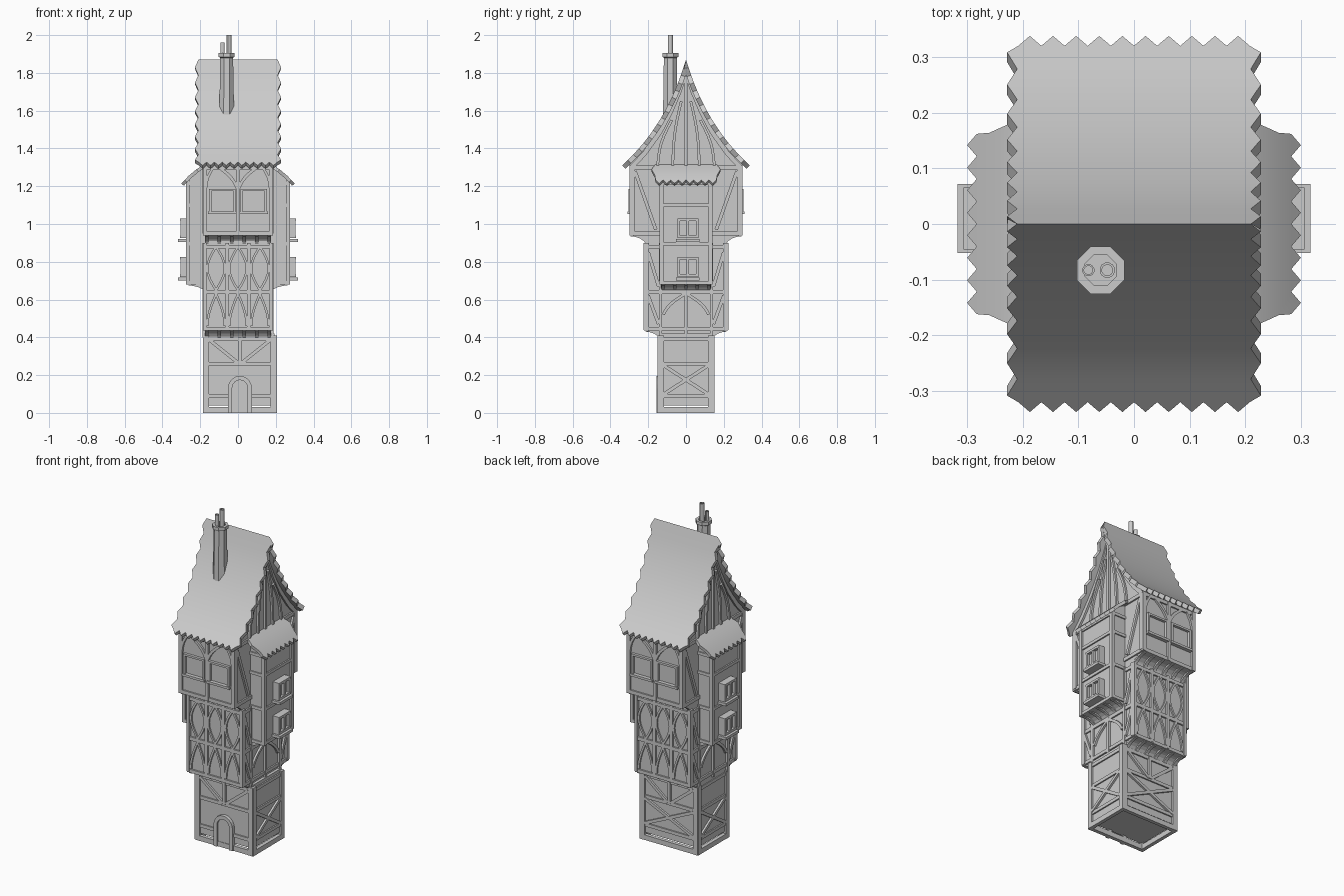
import bpy, bmesh, math
from mathutils import Matrix, Vector

cube = bpy.data.objects.get("Cube")
if cube:
    bpy.data.objects.remove(cube, do_unlink=True)

grey = bpy.data.materials.new("plain grey")
grey.use_nodes = True
grey.diffuse_color = (0.6, 0.6, 0.6, 1)
grey.node_tree.nodes["Principled BSDF"].inputs["Base Color"].default_value = (0.6, 0.6, 0.6, 1)

FRONT, LEFT, BACK, RIGHT = range(4)


def finish(name, bm, smooth=False):
    bmesh.ops.recalc_face_normals(bm, faces=bm.faces)
    mesh = bpy.data.meshes.new(name)
    bm.to_mesh(mesh)
    bm.free()
    mesh.materials.append(grey)
    obj = bpy.data.objects.new(name, mesh)
    bpy.context.collection.objects.link(obj)
    if smooth:
        bpy.ops.object.select_all(action='DESELECT')
        obj.select_set(True)
        bpy.context.view_layer.objects.active = obj
        bpy.ops.object.shade_smooth_by_angle(angle=math.radians(30))
    return obj


def side(k, off, shift=0):
    """Wall frame: local x runs along the wall, -y points out of it."""
    return Matrix.Translation((shift, 0, 0)) @ Matrix.Rotation(k * math.pi / 2, 4, 'Z') @ Matrix.Translation((0, -off, 0))


def box(bm, hx, hy, z0, z1, M=Matrix()):
    S = Matrix.Translation((0, 0, (z0 + z1) / 2)) @ Matrix.Diagonal((2 * hx, 2 * hy, z1 - z0, 1))
    bmesh.ops.create_cube(bm, size=1, matrix=M @ S)


def prism(bm, outline, half, M=Matrix()):
    """Extrude an (outward, z) outline along the wall direction."""
    a, b = [[bm.verts.new(M @ Vector((x, -o, z))) for o, z in outline] for x in (-half, half)]
    bm.faces.new(a)
    bm.faces.new(b)
    for i in range(len(a)):
        j = (i + 1) % len(a)
        bm.faces.new((a[i], a[j], b[j], b[i]))


def timber(bm, M, pts, w=0.018, t=0.012):
    """Flat beam following a path of (along, z) points on a wall."""
    pts = [Vector(p) for p in pts]
    rings = []
    for i, p in enumerate(pts):
        d = (pts[min(i + 1, len(pts) - 1)] - pts[max(i - 1, 0)]).normalized()
        n = Vector((-d.y, d.x)) * w / 2
        rings.append([bm.verts.new(M @ Vector((q.x, y, q.y)))
                      for q, y in ((p - n, 0.01), (p - n, -t), (p + n, -t), (p + n, 0.01))])
    for a, b in zip(rings, rings[1:]):
        for i in range(4):
            j = (i + 1) % 4
            bm.faces.new((a[i], a[j], b[j], b[i]))
    bm.faces.new(rings[0])
    bm.faces.new(rings[-1])


def bow(x0, z0, x1, z1, bulge, n=6, end=math.pi):
    """Curved path between two points, bulging sideways."""
    return [(x0 + (x1 - x0) * i / n + bulge * math.sin(end * i / n), z0 + (z1 - z0) * i / n) for i in range(n + 1)]


def cove(o0, z0, o1, z1, n=5):
    """Quarter curve under an overhanging floor."""
    steps = [i / n * math.pi / 2 for i in range(n + 1)]
    return [(o0 + (o1 - o0) * (1 - math.cos(a)), z0 + (z1 - z0) * math.sin(a)) for a in steps]


def both(half):
    return half + [(-o, z) for o, z in reversed(half)]


def sample(path, n):
    """Even steps along a smooth curve through the path."""
    P = [Vector(p) for p in path]
    P = [2 * P[0] - P[1]] + P + [2 * P[-1] - P[-2]]
    out = []
    for i in range(n + 1):
        s = i / n * (len(path) - 1)
        k = min(int(s), len(path) - 2)
        t = s - k
        a, b, c, d = P[k:k + 4]
        out.append(0.5 * (2 * b + (c - a) * t + (2 * a - 5 * b + 4 * c - d) * t * t + (3 * b - a - 3 * c + d) * t ** 3))
    return out


def shingles(name, path, half, rows, teeth, sides, thick):
    """Curved roof slopes with jagged verges and eaves."""
    bm = bmesh.new()
    for k in sides:
        M = side(k, 0)
        pts = sample(path, rows)
        tips = []
        prev = None
        for i, p in enumerate(pts[:-1]):
            x = half - (0.018 if i % 2 == 0 else 0)
            row = [bm.verts.new(M @ Vector((s * x, -p.x, p.y))) for s in (1, -1)]
            if prev:
                bm.faces.new((prev[0], prev[1], row[1], row[0]))
            prev = row
        tip, valley = pts[-1], pts[-1].lerp(pts[-2], 0.025 / (pts[-1] - pts[-2]).length)
        for i in range(2 * teeth + 1):
            p = tip if i % 2 else valley
            x = (half - 0.02) * (i / teeth - 1)
            tips.append(bm.verts.new(M @ Vector((x, -p.x, p.y))))
        bm.faces.new([prev[0], prev[1]] + tips)
    bmesh.ops.remove_doubles(bm, verts=bm.verts, dist=0.0005)
    bmesh.ops.recalc_face_normals(bm, faces=bm.faces)
    if sum((f.normal.z for f in bm.faces)) < 0:
        bmesh.ops.reverse_faces(bm, faces=bm.faces)
    bmesh.ops.solidify(bm, geom=bm.faces[:], thickness=thick)
    finish(name, bm, True)


def lathe(name, profile, segments, x, y):
    bm = bmesh.new()
    rings = [[bm.verts.new((x + r * math.cos(a), y + r * math.sin(a), z))
              for a in [(i + 0.5) * math.tau / segments for i in range(segments)]] for r, z in profile]
    for a, b in zip(rings, rings[1:]):
        for i in range(segments):
            bm.faces.new((a[i], a[i - 1], b[i - 1], b[i]))
    bm.faces.new(rings[0])
    bm.faces.new(rings[-1])
    finish(name, bm, segments > 8)


# Ground floor, open underneath, and its timber frame
SHIFT = 0.01
G = Matrix.Translation((SHIFT, 0, 0))
bm = bmesh.new()
box(bm, 0.183, 0.137, 0.04, 0.42, G)
finish("ground_floor_walls", bm)
bm = bmesh.new()
for z in (0.09, 0.26, 0.39):
    box(bm, 0.191, 0.145, z - 0.01, z + 0.01, G)
for k in range(4):
    off, half = ((0.137, 0.183), (0.183, 0.137))[k % 2]
    M = side(k, off, SHIFT)
    timber(bm, M, [(-half - 0.008, 0.015), (half + 0.008, 0.015)], 0.03)
    for s in (-1, 1):
        timber(bm, M, [(s * (half - 0.005), 0), (s * (half - 0.005), 0.41)], 0.03, 0.013)
        if k % 2 == 0:
            timber(bm, M, [(s * 0.16, 0.385), (s * 0.01, 0.265)])
        if k != FRONT:
            timber(bm, M, [(s * (half - 0.02), 0.1), (-s * (half - 0.02), 0.25)])
    if k % 2 == 0:
        timber(bm, M, [(0, 0.26), (0, 0.4)])
finish("ground_floor_timbers", bm)

# Arched door
bm = bmesh.new()
M = side(FRONT, 0.137, SHIFT)
arch = [(0.052 * math.cos(a), 0.13 + 0.055 * math.sin(a)) for a in [i * math.pi / 10 for i in range(11)]]
arch = [(0.052, 0)] + arch + [(-0.052, 0)]
timber(bm, M, arch, 0.022, 0.02)
prism_face = [bm.verts.new(M @ Vector((x, -0.009, z))) for x, z in arch]
bm.faces.new(prism_face)
finish("door", bm)

# Middle and upper floors with coved overhangs
bm = bmesh.new()
prism(bm, both(cove(0.137, 0.39, 0.212, 0.44) + [(0.212, 0.92)]), 0.176)
finish("middle_floor_walls", bm)
GABLE = [(0.31, 1.31), (0.235, 1.385), (0.15, 1.495), (0.09, 1.6), (0.04, 1.71), (0, 1.82)]
bm = bmesh.new()
prism(bm, both(cove(0.2, 0.88, 0.288, 0.945) + [(0.288, 1.31)] + GABLE), 0.176)
finish("upper_floor_and_gables", bm)

# Bracket ribs below the overhangs
bm = bmesh.new()
for k in (FRONT, BACK):
    for i in range(6):
        M = side(k, 0) @ Matrix.Translation((-0.165 + 0.066 * i, 0, 0))
        for o0, z0, o1, z1 in ((0.137, 0.38, 0.218, 0.43), (0.205, 0.87, 0.294, 0.935)):
            prism(bm, cove(o0, z0, o1, z1) + [(o0, z1 + 0.02)], 0.01, M)
for k in (LEFT, RIGHT):
    for i in range(5):
        M = side(k, 0) @ Matrix.Translation((-0.12 + 0.06 * i, 0, 0))
        prism(bm, cove(0.17, 0.625, 0.268, 0.675) + [(0.17, 0.69)], 0.009, M)
finish("overhang_brackets", bm)

# Middle floor timbers: arches below, pointed lenses above
bm = bmesh.new()
for z, hw in ((0.445, 0.01), (0.64, 0.011), (0.88, 0.01)):
    box(bm, 0.185, 0.222, z - hw, z + hw)
for k in (FRONT, BACK):
    M = side(k, 0.212)
    for x in (-0.177, -0.057, 0.057, 0.177):
        timber(bm, M, [(x, 0.44), (x, 0.9)])
    for x in (-0.116, 0, 0.116):
        for s in (-1, 1):
            timber(bm, M, bow(x, 0.65, x, 0.88, s * 0.046, 8), 0.012, 0.009)
            timber(bm, M, bow(x, 0.63, x, 0.46, s * 0.046, 5, math.pi / 2), 0.012, 0.009)
for k in (LEFT, RIGHT):
    M = side(k, 0.176)
    timber(bm, M, [(0, 0.42), (0, 0.64)])
    for s in (-1, 1):
        timber(bm, M, [(s * 0.205, 0.44), (s * 0.205, 0.9)])
        timber(bm, M, [(s * 0.135, 0.4), (s * 0.135, 0.9)])
        timber(bm, M, [(s * 0.2, 0.62), (s * 0.145, 0.47)])
        timber(bm, M, [(s * 0.2, 0.85), (s * 0.145, 0.67)])
        timber(bm, M, bow(s * 0.12, 0.52, s * 0.005, 0.63, s * 0.02), 0.016)
finish("middle_floor_timbers", bm)

# Upper floor and gable timbers
bm = bmesh.new()
for z in (0.95, 1.3):
    box(bm, 0.185, 0.297, z - 0.011, z + 0.011)
for k in (FRONT, BACK):
    M = side(k, 0.288)
    for x in (-0.175, 0, 0.175):
        timber(bm, M, [(x, 0.94), (x, 1.31)], 0.022)
    for s in (-1, 1):
        timber(bm, M, bow(s * 0.005, 1.19, s * 0.1, 1.3, -s * 0.016), 0.016)
        timber(bm, M, bow(s * 0.17, 1.19, s * 0.13, 1.3, s * 0.01), 0.014)
for k in (LEFT, RIGHT):
    M = side(k, 0.176)
    timber(bm, M, [(0, 1.3), (0, 1.78)])
    for s in (-1, 1):
        timber(bm, M, [(s * 0.28, 0.95), (s * 0.28, 1.31)], 0.022)
        timber(bm, M, [(s * 0.27, 1.28), (s * 0.16, 0.97)])
        timber(bm, M, [(s * o * 0.93, z - 0.01) for o, z in GABLE], 0.025)
        timber(bm, M, bow(s * 0.07, 1.31, s * 0.025, 1.65, s * 0.012), 0.014)
        timber(bm, M, bow(s * 0.15, 1.31, s * 0.075, 1.55, s * 0.018), 0.014)
finish("upper_floor_timbers", bm)

# Upper floor windows, front and back
bm = bmesh.new()
for k in (FRONT, BACK):
    for x in (-0.083, 0.083):
        M = side(k, 0.288) @ Matrix.Translation((x, 0, 0))
        for s in (-1, 1):
            timber(bm, M, [(s * 0.064, 1.055), (s * 0.064, 1.185)], 0.012, 0.016)
        timber(bm, M, [(-0.07, 1.18), (0.07, 1.18)], 0.012, 0.016)
        timber(bm, M, [(-0.075, 1.06), (0.075, 1.06)], 0.014, 0.022)
finish("upper_windows", bm)

# Side bays
bm = bmesh.new()
prism(bm, both(cove(0.176, 0.635, 0.264, 0.685) + [(0.264, 1.235), (0.19, 1.295)]), 0.133, side(LEFT, 0))
finish("side_bays", bm)
bm = bmesh.new()
for z in (0.69, 0.895, 1.1, 1.215):
    box(bm, 0.272, 0.14, z - 0.009, z + 0.009)
for k in (LEFT, RIGHT):
    for s in (-1, 1):
        timber(bm, side(k, 0.264), [(s * 0.13, 0.68), (s * 0.13, 1.23)], 0.022, 0.01)
finish("bay_timbers", bm)

# Bay windows, boxed out over a sill
bm = bmesh.new()
for k in (LEFT, RIGHT):
    for z in (0.72, 0.925):
        M = side(k, 0.264) @ Matrix.Translation((0.01 if k == LEFT else -0.01, 0, z))
        timber(bm, M, [(-0.062, -0.012), (0.062, -0.012)], 0.016, 0.053)
        for h in (0.007, 0.098):
            timber(bm, M, [(-0.056, h), (0.056, h)], 0.014, 0.042)
        for x in (-0.049, 0, 0.049):
            timber(bm, M, [(x, 0), (x, 0.105)], 0.014, 0.041)
        timber(bm, M, [(0, 0.005), (0, 0.1)], 0.1, 0.025)
finish("bay_windows", bm)

# Roofs
SLOPE = [(0, 1.87), (0.045, 1.74), (0.1, 1.62), (0.165, 1.51), (0.245, 1.405), (0.338, 1.31)]
shingles("main_roof", SLOPE, 0.228, 16, 10, (FRONT, BACK), 0.025)
shingles("bay_roofs", [(0.18, 1.315), (0.24, 1.275), (0.3, 1.215)], 0.182, 3, 8, (LEFT, RIGHT), 0.018)

# Chimney with two pots
lathe("chimney", [(0.043, 1.5), (0.037, 1.88), (0.046, 1.885), (0.046, 1.905), (0.03, 1.905), (0.03, 1.88)], 8, -0.06, -0.083)
for name, r, x, top in (("small_pot", 0.011, -0.082, 1.96), ("large_pot", 0.014, -0.048, 2.0)):
    lathe(name, [(r, 1.87), (r, top), (r * 0.7, top), (r * 0.7, top - 0.02)], 12, x, -0.083)
